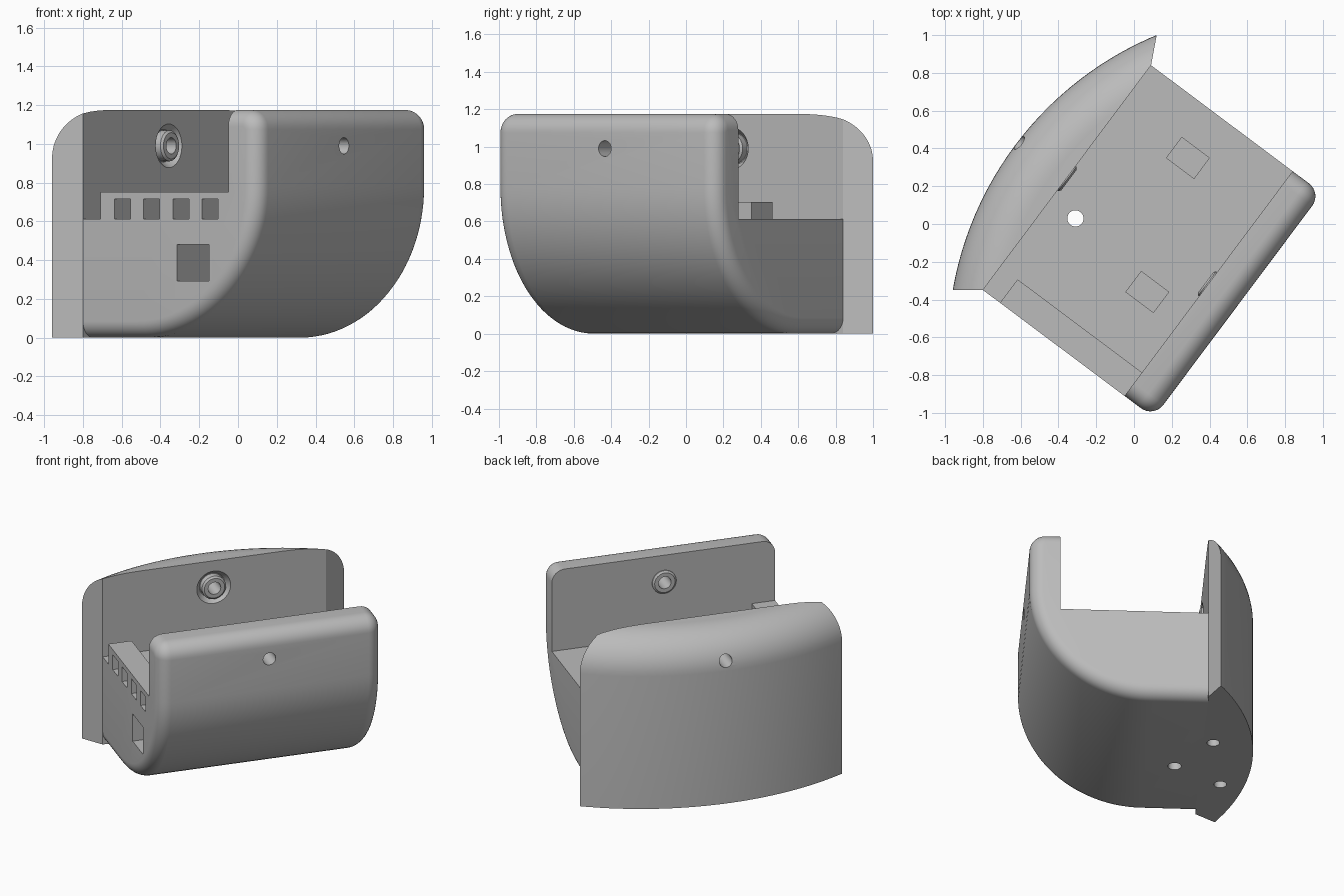
import bpy, bmesh, math
from mathutils import Vector, Matrix

if "Cube" in bpy.data.objects:
    bpy.data.objects.remove(bpy.data.objects["Cube"])

TURN = Matrix.Rotation(math.radians(-36.8), 4, 'Z')
U0, U1 = -0.759, 0.727           # trough ends (local y)
VIN, VR, VOUT = -0.431, 0.505, 0.698  # inner faces and outer face (local x)
TOP, FLOOR = 1.175, 0.612

grey = bpy.data.materials.new("plain grey")
grey.diffuse_color = (0.5, 0.5, 0.5, 1)
grey.use_nodes = True
grey.node_tree.nodes["Principled BSDF"].inputs["Base Color"].default_value = grey.diffuse_color


def make(name, bm):
    bmesh.ops.recalc_face_normals(bm, faces=bm.faces)
    me = bpy.data.meshes.new(name)
    bm.to_mesh(me)
    bm.free()
    me.materials.append(grey)
    ob = bpy.data.objects.new(name, me)
    bpy.context.collection.objects.link(ob)
    return ob


def loft(name, rings):
    """Skin a list of equal-length rings and cap both ends."""
    bm = bmesh.new()
    rows = [[bm.verts.new(p) for p in r] for r in rings]
    n = len(rows[0])
    for a, b in zip(rows, rows[1:]):
        for i in range(n):
            j = (i + 1) % n
            bm.faces.new((a[i], a[j], b[j], b[i]))
    bm.faces.new(rows[0])
    bm.faces.new(rows[-1])
    return make(name, bm)


def box(name, x, y, z):
    return loft(name, [[(x[0], y[0], h), (x[1], y[0], h), (x[1], y[1], h), (x[0], y[1], h)] for h in z])


def rod(name, base, axis, rings, n=32):
    """Round solid along x or z; rings are (distance, radius)."""
    out = []
    for d, r in rings:
        ring = []
        for i in range(n):
            c, s = r * math.cos(math.tau * i / n), r * math.sin(math.tau * i / n)
            off = (d, c, s) if axis == 'x' else (c, s, d)
            ring.append(Vector(base) + Vector(off))
        out.append(ring)
    return loft(name, out)


def boolean(ob, tool, op='DIFFERENCE'):
    m = ob.modifiers.new("cut", 'BOOLEAN')
    m.operation, m.solver, m.object = op, 'EXACT', tool
    bpy.context.view_layer.objects.active = ob
    bpy.ops.object.modifier_apply(modifier=m.name)
    bpy.data.objects.remove(tool)


# Cradle body: curved belly and rounded ends
def section(y, off):
    R, r = 0.78, 0.10
    cx, cz = VOUT - R, R
    pts = [(VIN, off)]
    for i in range(29):
        a = -math.pi / 2 + i * math.pi / 56
        pts.append((cx + (R - off) * math.cos(a), cz + (R - off) * math.sin(a)))
    for i in range(9):
        a = i * math.pi / 16
        q = max(r - off, 0.002)
        pts.append((VOUT - r + q * math.cos(a), TOP - r + q * math.sin(a)))
    pts.append((VIN, TOP - off))
    return [(x, y, z) for x, z in pts]


ER = 0.085
ends = [(ER * (1 - math.sin(t)), ER * (1 - math.cos(t))) for t in [i * math.pi / 16 for i in range(9)]]
rings = [section(U0 + d, o) for o, d in [(ER * (1 - math.sin(t)), ER * (1 - math.cos(t)))
                                         for t in [i * math.pi / 16 for i in range(9)]]]
rings += [section(U1 - d, o) for o, d in reversed(ends)]
body = loft("cradle_body", rings)

# Open channel, leaving the front lip
boolean(body, box("cut_channel", (-0.6, VR), (-0.604, 1), (FLOOR, 1.4)))
boolean(body, box("cut_lip_top", (-0.6, VR), (-1, -0.55), (0.752, 1.4)))
boolean(body, box("cut_lip_end", (-0.6, -0.318), (-1, -0.55), (FLOOR, 1.4)))

# Lip slots and the larger socket
for v in (-0.177, 0.010, 0.200, 0.387):
    boolean(body, box("cut_slot", (v - 0.052, v + 0.052), (-1, -0.5), (FLOOR, 0.716)))
boolean(body, box("cut_socket", (0.175, 0.381), (-1, -0.4), (0.292, 0.482)))

# Drain hole and screw hole of the outer wall
boolean(body, rod("cut_drain", (-0.266, -0.162, 0), 'z', [(-0.2, 0.043), (1, 0.043)]))
boolean(body, rod("cut_screw", (0, -0.02, 0.99), 'x', [(0.4, 0.042), (0.9, 0.042)]))

# Back plate: round-edged disc trimmed to a wedge
A, B, SAG = Vector((-0.559, -0.855)), Vector((-0.503, 0.873)), 0.222
half = (B - A).length / 2
RAD = (half ** 2 + SAG ** 2) / (2 * SAG)
d = (B - A).normalized()
c = (A + B) / 2 + Vector((d.y, -d.x)) * (RAD - SAG)
FR = 0.25
prof = [(0, RAD)] + [(TOP - FR + FR * math.sin(t), RAD - FR + FR * math.cos(t))
                     for t in [i * math.pi / 24 for i in range(13)]]
plate = rod("back_plate", (c.x, c.y, 0), 'z', prof, 160)
P, Q = Vector((VIN, U0)), Vector((VIN, U1))
outline = [P, Q, Q + (B - Q) * 4, P + (A - P) * 4]
boolean(plate, loft("trim", [[(p.x, p.y, z) for p in outline] for z in (-0.5, 1.5)]), 'INTERSECT')

# Countersink, screw hole and blind holes underneath
boolean(plate, rod("cut_sink", (VIN, -0.02, 0.99), 'x', [(-0.035, 0.085), (0, 0.113), (0.05, 0.113)]))
boolean(plate, rod("cut_screw", (0, -0.02, 0.99), 'x', [(-1, 0.042), (0, 0.042)]))
for v, u in ((-0.494, 0.146), (-0.567, -0.377)):
    boolean(plate, rod("cut_blind", (v, u, 0), 'z', [(-0.2, 0.04), (0.3, 0.04)]))

# Ring bosses on both inner wall faces
parts = [body, plate]
for name, x, s, back in (("left_boss", VIN, 1, -0.04), ("right_boss", VR, -1, -0.01)):
    boss = rod(name, (x, -0.02, 0.99), 'x', [(s * back, 0.08), (s * 0.006, 0.08), (s * 0.016, 0.068)])
    boolean(boss, rod("cut_bore", (x, -0.02, 0.99), 'x', [(-0.2, 0.042), (0.2, 0.042)]))
    parts.append(boss)

# Two support blocks on the floor
for i, (x, y) in enumerate(((0.272, -0.246), (0.019, 0.451))):
    parts.append(box("support_block_%d" % (i + 1), (x - 0.093, x + 0.093), (y - 0.07, y + 0.07), (FLOOR - 0.02, 0.705)))

for ob in parts:
    ob.data.transform(TURN)
    bpy.ops.object.select_all(action='DESELECT')
    ob.select_set(True)
    bpy.context.view_layer.objects.active = ob
    bpy.ops.object.shade_smooth_by_angle(angle=math.radians(25))
